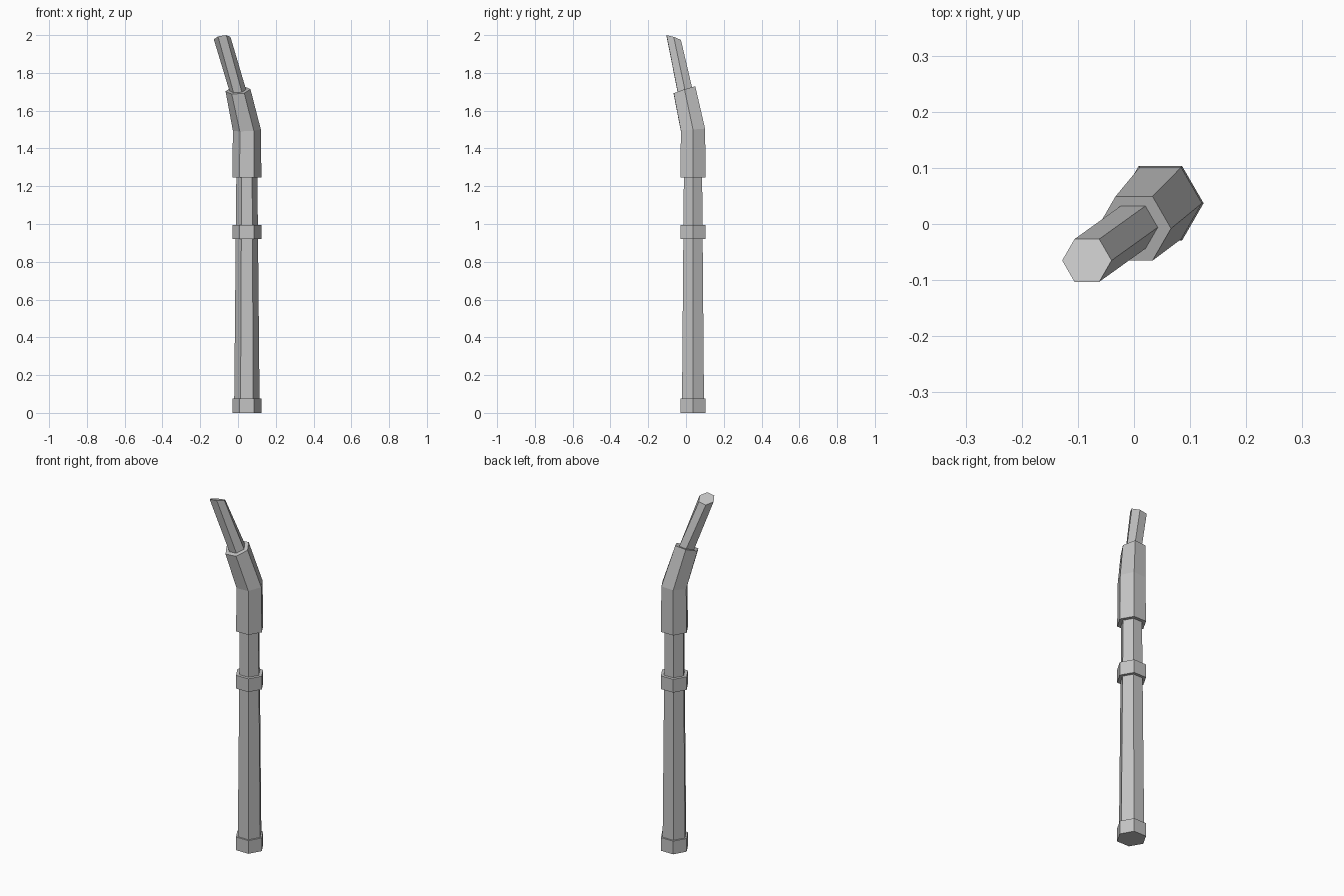
import bpy, bmesh
from math import cos, sin, tau

if "Cube" in bpy.data.objects:
    bpy.data.objects.remove(bpy.data.objects["Cube"], do_unlink=True)

SIDES = 6
AXIS = (0.047, 0.037)   # centre of the upright shaft

grey = bpy.data.materials.new("plain grey")
grey.use_nodes = True
colour = (0.55, 0.55, 0.55, 1)
grey.diffuse_color = colour
grey.node_tree.nodes["Principled BSDF"].inputs["Base Color"].default_value = colour


def ring(bm, centre, radius, slope=(0, 0)):
    """Hexagonal ring whose plane rises by slope along x and y."""
    cx, cy, cz = centre
    verts = []
    for i in range(SIDES):
        dx, dy = radius * cos(tau * i / SIDES), radius * sin(tau * i / SIDES)
        verts.append(bm.verts.new((cx + dx, cy + dy, cz + slope[0] * dx + slope[1] * dy)))
    return verts


def tube(name, sections):
    """Closed hexagonal tube lofted through the given sections."""
    bm = bmesh.new()
    rings = [ring(bm, *s) for s in sections]
    for low, high in zip(rings, rings[1:]):
        for i in range(SIDES):
            j = (i + 1) % SIDES
            bm.faces.new((low[i], low[j], high[j], high[i]))
    bm.faces.new(rings[0][::-1])
    bm.faces.new(rings[-1])
    mesh = bpy.data.meshes.new(name)
    bm.to_mesh(mesh)
    bm.free()
    mesh.materials.append(grey)
    obj = bpy.data.objects.new(name, mesh)
    bpy.context.collection.objects.link(obj)


def upright(name, z0, r0, z1, r1):
    tube(name, [((*AXIS, z0), r0), ((*AXIS, z1), r1)])


# Straight shaft with its two bands
upright("base_band", 0, 0.077, 0.075, 0.077)
upright("lower_shaft", 0.075, 0.067, 0.92, 0.059)
upright("middle_band", 0.92, 0.077, 0.995, 0.077)
upright("upper_shaft", 0.995, 0.058, 1.245, 0.056)

# Bent sleeve leaning forward and to one side
lip_slope = (0.08, 0.32)
tube("bent_sleeve", [
    ((*AXIS, 1.245), 0.077),
    ((*AXIS, 1.497), 0.074, (0.05, 0.08)),
    ((0, -0.008, 1.708), 0.066, lip_slope),
])

# Thin nozzle with a slanted end
tube("nozzle", [
    ((0.001, -0.004, 1.70), 0.044, lip_slope),
    ((-0.084, -0.065, 1.984), 0.044, (0.15, -0.33)),
])
